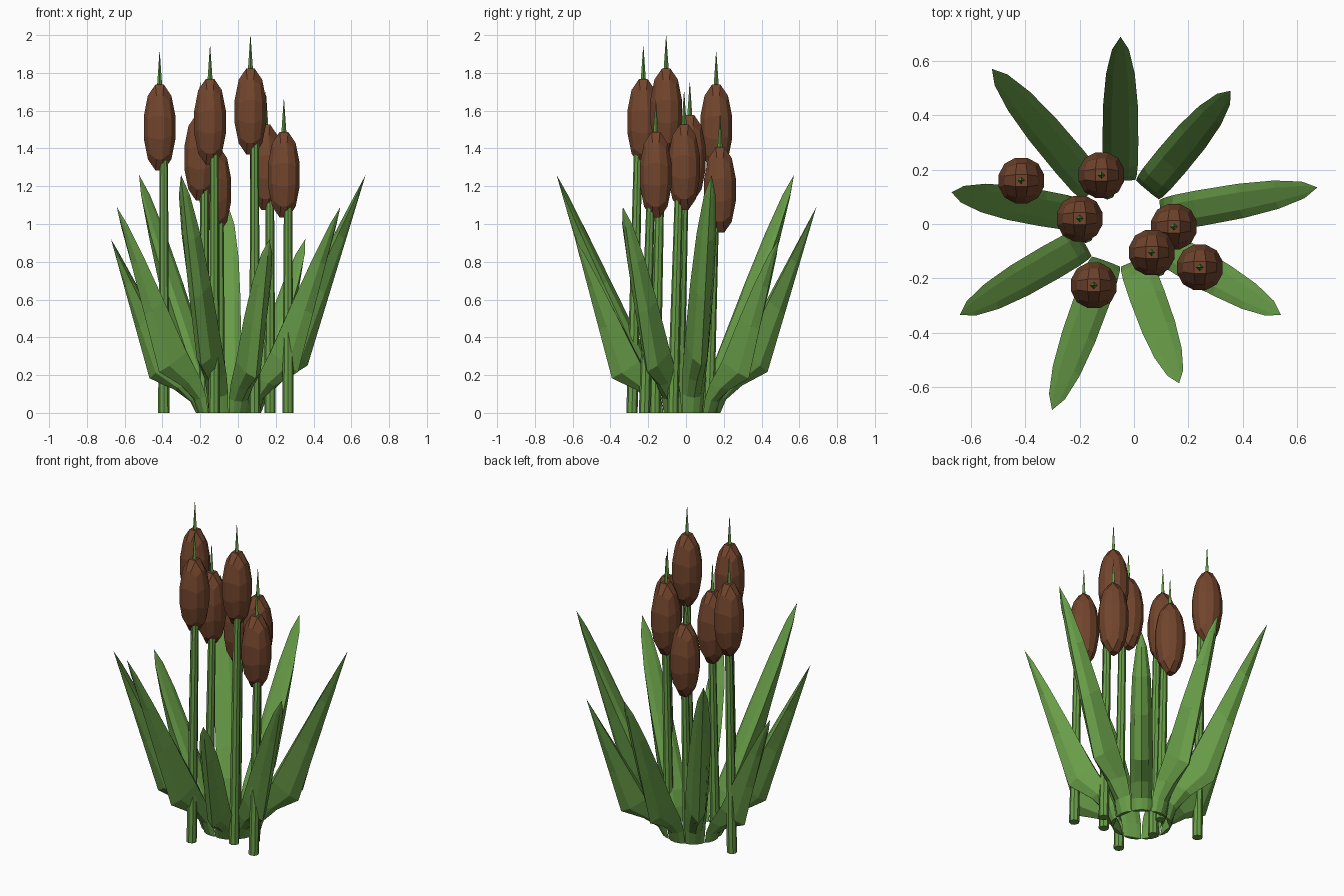
import bpy, bmesh, math
from mathutils import Vector

if "Cube" in bpy.data.objects:
    bpy.data.objects.remove(bpy.data.objects["Cube"])


def material(name, rgb):
    m = bpy.data.materials.new(name)
    m.diffuse_color = (*rgb, 1)
    m.use_nodes = True
    m.node_tree.nodes["Principled BSDF"].inputs["Base Color"].default_value = m.diffuse_color
    return m


GREEN = material("leaf green", (0.14, 0.34, 0.065))
BROWN = material("seed head brown", (0.17, 0.06, 0.026))


def add_object(name, bm, mat):
    bmesh.ops.recalc_face_normals(bm, faces=bm.faces)
    mesh = bpy.data.meshes.new(name)
    bm.to_mesh(mesh)
    bm.free()
    mesh.materials.append(mat)
    ob = bpy.data.objects.new(name, mesh)
    bpy.context.collection.objects.link(ob)
    return ob


def tapered_rod(name, a, b, ra, rb, sides, mat):
    a, b = Vector(a), Vector(b)
    bm = bmesh.new()
    rings = []
    for p, r in ((a, ra), (b, rb)):
        rings.append([bm.verts.new(p + Vector((r * math.cos(2 * math.pi * i / sides),
                                               r * math.sin(2 * math.pi * i / sides), 0)))
                      for i in range(sides)])
    for i in range(sides):
        j = (i + 1) % sides
        bm.faces.new((rings[0][i], rings[0][j], rings[1][j], rings[1][i]))
    bm.faces.new(rings[0][::-1])
    bm.faces.new(rings[1])
    return add_object(name, bm, mat)


def seed_head(name, x, y, top, radius=0.0895, height=0.485):
    # subdivided cube pushed out to an elongated ball
    bm = bmesh.new()
    bmesh.ops.create_cube(bm, size=2)
    bmesh.ops.subdivide_edges(bm, edges=bm.edges[:], cuts=2, use_grid_fill=True)
    for v in bm.verts:
        n = Vector([math.tan(c * math.pi / 4) for c in v.co]).normalized()
        v.co = (x + n.x * radius, y + n.y * radius, top - 0.229 + n.z * height / 2)
    return add_object(name, bm, BROWN)


# Cattails: head centre x, y and top of the head
cattails = [(-0.415, 0.16, 1.74), (-0.12, 0.18, 1.41), (-0.20, 0.02, 1.58),
            (0.147, -0.01, 1.53), (0.066, -0.105, 1.825), (0.243, -0.16, 1.49),
            (-0.148, -0.226, 1.77)]
for i, (x, y, top) in enumerate(cattails):
    tapered_rod(f"stem_{i}", (x + 0.022, y - 0.06, 0), (x + 0.022, y - 0.028, top - 0.38),
                0.030, 0.022, 8, GREEN)
    seed_head(f"seed_head_{i}", x, y, top)
    tapered_rod(f"spike_{i}", (x, y, top - 0.03), (x, y, top + 0.17), 0.015, 0.001, 4, GREEN)

# Leaf lower part: keel r, keel z, inner r, inner z, half width (for a 1.09 tall leaf)
LOWER = [(0.175, 0.0, 0.153, 0.0, 0.055),
         (0.205, 0.07, 0.168, 0.09, 0.060),
         (0.29, 0.145, 0.20, 0.185, 0.064),
         (0.425, 0.217, 0.28, 0.335, 0.066)]
UPPER = [(0.35, 0.064), (0.65, 0.053), (0.88, 0.031), (1.0, 0.005)]
# Closed section: sideways factor and depth from the keel to the inner face
SECTION = [(0, 0), (0.6, 0.28), (1, 0.9), (0.5, 1), (-0.5, 1), (-1, 0.9), (-0.6, 0.28)]


def leaf(name, angle, reach, height):
    # bent blade: keel outwards, nearly flat inner face towards the middle
    stations = list(LOWER)
    kr, kz, er, ez, _ = LOWER[-1]
    for f, hw in UPPER:
        stations.append((kr + (reach - kr) * f, kz + (1.09 - kz) * f,
                         er + (reach - er) * f, ez + (1.09 - ez) * f, hw))
    ca, sa = math.cos(angle), math.sin(angle)
    bm = bmesh.new()
    rows = []
    for kr, kz, er, ez, hw in stations:
        row = []
        for side, depth in SECTION:
            r = kr + (er - kr) * depth
            z = (kz + (ez - kz) * depth) * height / 1.09
            t = side * hw
            row.append(bm.verts.new((-0.05 + r * ca - t * sa, 0.007 + r * sa + t * ca, z)))
        rows.append(row)
    n = len(SECTION)
    for a, b in zip(rows, rows[1:]):
        for i in range(n):
            j = (i + 1) % n
            bm.faces.new((a[i], a[j], b[j], b[i]))
    bm.faces.new(rows[0])
    bmesh.ops.remove_doubles(bm, verts=rows[-1], dist=0.02)
    return add_object(name, bm, GREEN)


# Nine leaves: three sizes repeated around the clump
sizes = [(0.737, 1.26), (0.683, 1.09), (0.632, 0.92)]
for i in range(9):
    reach, height = sizes[i % 3]
    leaf(f"leaf_{i}", math.radians(10 - 40 * i), reach, height)
